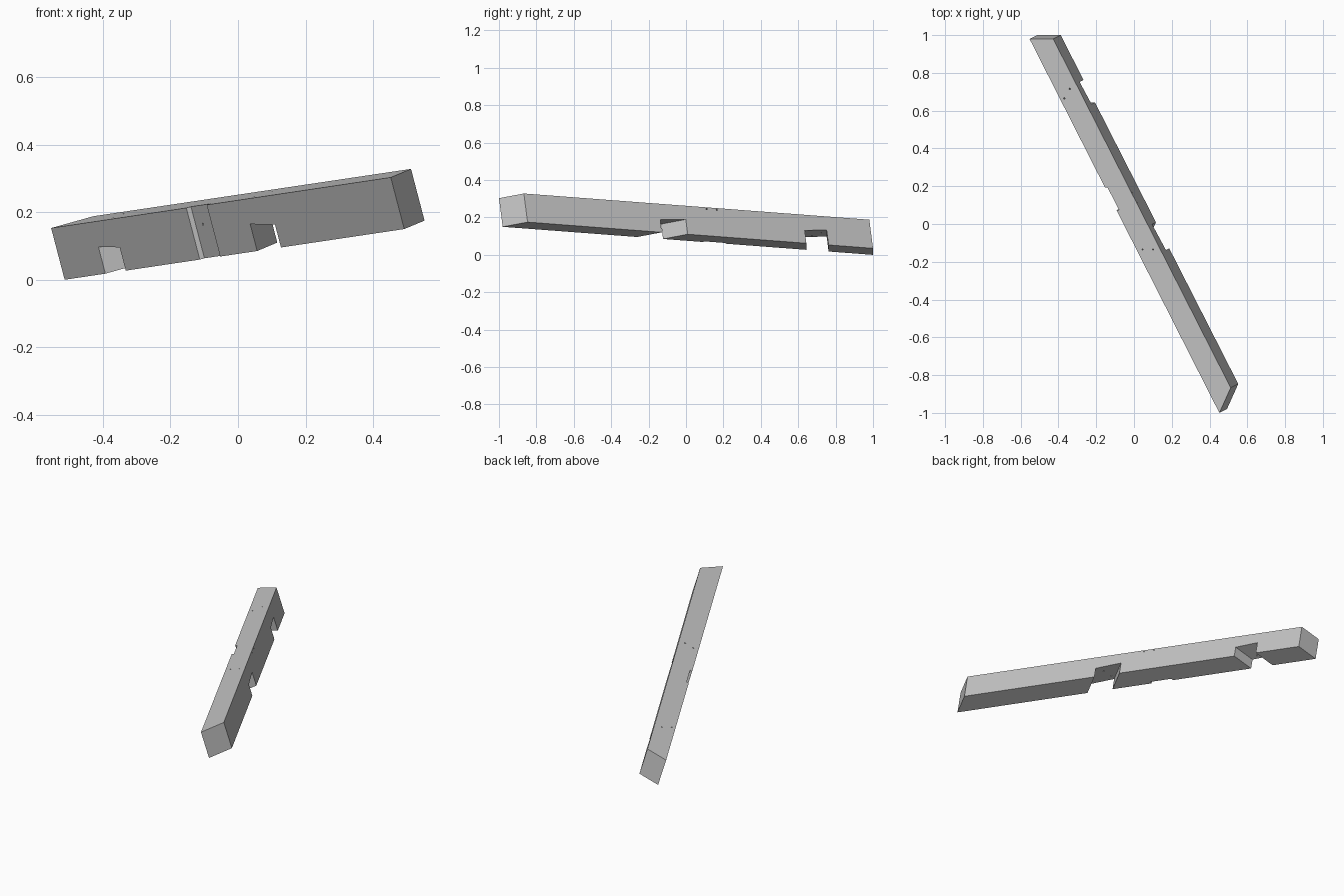
import bpy
import bmesh
from mathutils import Vector as V

if "Cube" in bpy.data.objects:
    bpy.data.objects.remove(bpy.data.objects["Cube"], do_unlink=True)

grey = bpy.data.materials.new("timber grey")
grey.use_nodes = True
colour = (0.55, 0.55, 0.55, 1)
grey.diffuse_color = colour
grey.node_tree.nodes["Principled BSDF"].inputs["Base Color"].default_value = colour

# Beam frame: one top corner, then its length, its height and the two end cuts
corner = V((-0.553, 0.98, 0.153))
length = V((1.005, -1.98, 0.15))
drop = V((0.04, 0.02, -0.153))
far_cut = V((0.125, 0, 0.035))
near_cut = V((0.06, 0.133, 0.025))


def left_face(t, h):
    return corner + length * t + drop * h


def add_object(name, bm):
    bmesh.ops.recalc_face_normals(bm, faces=bm.faces)
    mesh = bpy.data.meshes.new(name)
    bm.to_mesh(mesh)
    bm.free()
    mesh.materials.append(grey)
    obj = bpy.data.objects.new(name, mesh)
    bpy.context.collection.objects.link(obj)
    return obj


def block(name, front, back):
    """Six-sided solid between two matching quads."""
    bm = bmesh.new()
    a = [bm.verts.new(p) for p in front]
    b = [bm.verts.new(p) for p in back]
    bm.faces.new(a)
    bm.faces.new(b[::-1])
    for i in range(4):
        j = (i + 1) % 4
        bm.faces.new((a[i], b[i], b[j], a[j]))
    return add_object(name, bm)


def slot(name, t0, t1, top0, top1, run, depth):
    """Cutter entering the left face along a run direction."""
    quad = [left_face(t0, top0), left_face(t1, top1),
            left_face(t1, 1.3), left_face(t0, 1.3)]
    return block(name, [p - run * 0.3 for p in quad], [p + run * depth for p in quad])


def drill(name, start, end):
    """Round cutter from one point to another."""
    bm = bmesh.new()
    axis = end - start
    bmesh.ops.create_cone(bm, cap_ends=True, segments=10, radius1=0.004,
                          radius2=0.004, depth=axis.length)
    turn = axis.to_track_quat("Z", "Y").to_matrix()
    bmesh.ops.rotate(bm, verts=bm.verts, matrix=turn)
    bmesh.ops.translate(bm, verts=bm.verts, vec=(start + end) / 2)
    return add_object(name, bm)


# Main timber with mitred ends
quad = [left_face(0, 0), left_face(1, 0), left_face(1, 1), left_face(0, 1)]
runs = (far_cut, near_cut, near_cut, far_cut)
beam = block("timber_beam", quad, [p + r for p, r in zip(quad, runs)])

# Two skewed notches underneath and a shallow housing across the left side
cutters = [
    slot("far_notch", 0.12, 0.18, 0.48, 0.55, far_cut, 1.3),
    slot("near_notch", 0.567, 0.637, 0.48, 0.56, near_cut, 1.3),
    slot("side_housing", 0.398, 0.458, -0.3, -0.3, far_cut, 0.11),
]

# Peg holes from the top down into the notches
for x, y, z in ((-0.37, 0.665, 0.185), (-0.34, 0.715, 0.196),
                (0.045, -0.135, 0.248), (0.1, -0.135, 0.263)):
    top = V((x, y, z))
    cutters.append(drill("top_hole", top - drop * 0.1, top + drop * 0.7))

# Peg holes slanting up from the housing to the right side
for start, end in (((-0.115, 0.157, 0.155), (-0.011, 0.165, 0.24)),
                   ((-0.086, 0.097, 0.161), (0.016, 0.11, 0.245))):
    a, b = V(start), V(end)
    cutters.append(drill("side_hole", a - (b - a) * 0.1, b + (b - a) * 0.1))

# Cut everything out of the beam
bpy.context.view_layer.objects.active = beam
for cutter in cutters:
    cut = beam.modifiers.new("cut", "BOOLEAN")
    cut.operation = "DIFFERENCE"
    cut.solver = "EXACT"
    cut.object = cutter
    bpy.ops.object.modifier_apply(modifier=cut.name)
    bpy.data.objects.remove(cutter, do_unlink=True)
